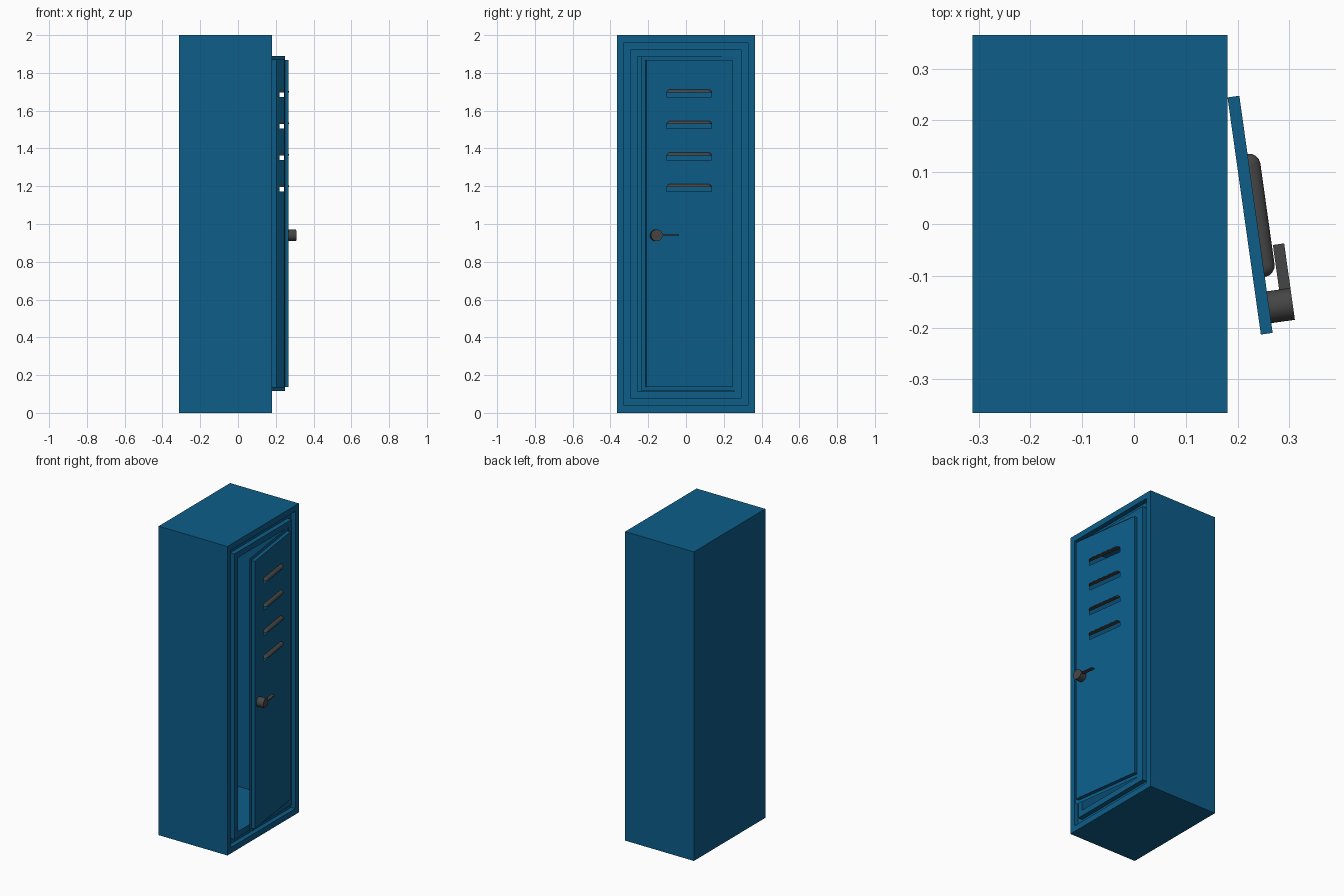
import bpy, bmesh, math
from mathutils import Matrix, Vector

if "Cube" in bpy.data.objects:
    bpy.data.objects.remove(bpy.data.objects["Cube"])


def material(name, rgb):
    m = bpy.data.materials.new(name)
    m.diffuse_color = (*rgb, 1)
    m.use_nodes = True
    m.node_tree.nodes["Principled BSDF"].inputs["Base Color"].default_value = m.diffuse_color
    return m


BLUE = material("blue_paint", (0.004, 0.11, 0.25))
DARK = material("dark_metal", (0.06, 0.06, 0.06))

# Door space: X points out of the door, -Y runs from hinge to free edge
HINGE = Matrix.Translation((0.178, 0.262, 0)) @ Matrix.Rotation(math.radians(8), 4, 'Z')


def finish(bm, name, mat, matrix=Matrix(), smooth=False):
    bmesh.ops.remove_doubles(bm, verts=bm.verts, dist=1e-5)
    bmesh.ops.recalc_face_normals(bm, faces=bm.faces)
    me = bpy.data.meshes.new(name)
    bm.to_mesh(me)
    bm.free()
    me.transform(matrix)
    me.materials.append(mat)
    ob = bpy.data.objects.new(name, me)
    bpy.context.collection.objects.link(ob)
    if smooth:
        bpy.ops.object.select_all(action='DESELECT')
        ob.select_set(True)
        bpy.context.view_layer.objects.active = ob
        bpy.ops.object.shade_smooth_by_angle(angle=math.radians(40))
    return ob


def rect(bm, x, y0, y1, z0, z1):
    return [bm.verts.new((x, y, z)) for y, z in ((y0, z0), (y1, z0), (y1, z1), (y0, z1))]


def bridge(bm, a, b):
    n = len(a)
    for i in range(n):
        j = (i + 1) % n
        bm.faces.new((a[i], a[j], b[j], b[i]))


# Locker body: box with a grooved front frame and a hollow interior
bm = bmesh.new()
steps = [(-0.312, 0), (0.18, 0), (0.18, 1), (0.15, 1), (0.15, 2), (0.18, 2), (0.18, 3), (-0.275, 3)]
rings = []
for x, k in steps:
    y, z = 0.365 - 0.036 * k, 0.038 * k
    rings.append(rect(bm, x, -y, y, z, 2 - z))
for a, b in zip(rings, rings[1:]):
    bridge(bm, a, b)
bm.faces.new(rings[0])
bm.faces.new(rings[-1])
finish(bm, "locker_body", BLUE)

# Door: sheet flange with a raised tray panel, four vent slots left open
PANEL = 0.023
SLOT_TOPS = [1.196 + 0.167 * i for i in range(4)]
U0, U1 = 0.131, 0.371
bm = bmesh.new()
flange = rect(bm, 0, -0.503, 0, 0.115, 1.889)
tray_back = rect(bm, 0, -0.48, -0.018, 0.136, 1.868)
bridge(bm, flange, tray_back)
us = [0.018, U0, U1, 0.48]
zs = [0.136] + [z for t in SLOT_TOPS for z in (t - 0.025, t)] + [1.868]
grid = [[bm.verts.new((PANEL, -u, z)) for z in zs] for u in us]
for i in range(3):
    for j in range(len(zs) - 1):
        if i == 1 and j % 2 == 1:
            continue
        bm.faces.new((grid[i][j], grid[i + 1][j], grid[i + 1][j + 1], grid[i][j + 1]))
# tray side walls follow the panel's outline
bm.faces.new([tray_back[1], tray_back[2]] + grid[0][::-1])
bm.faces.new([tray_back[0], tray_back[3]] + grid[3][::-1])
bm.faces.new([tray_back[0], tray_back[1]] + [g[0] for g in grid])
bm.faces.new([tray_back[3], tray_back[2]] + [g[-1] for g in grid])
finish(bm, "door", BLUE, HINGE)


# Vent hoods: rounded lips above each slot
def hood(name, z):
    bm = bmesh.new()
    levels = []
    for s in range(5):
        t = math.radians(20 * s)
        d, inset = 0.022 * math.cos(t), 0.022 * (1 - math.cos(t))
        ring = []
        for end, sign in ((U0 + inset, 1), (U1 - inset, -1)):
            arc = [(PANEL + d * math.sin(math.radians(a)),
                    -(end + sign * d * (1 - math.cos(math.radians(a))))) for a in (0, 22.5, 45, 67.5, 90)]
            ring += arc if sign == 1 else arc[::-1]
        levels.append([bm.verts.new((x, y, z + 0.016 * math.sin(t))) for x, y in ring])
    for a, b in zip(levels, levels[1:]):
        bridge(bm, a, b)
    bm.faces.new(levels[0])
    bm.faces.new(levels[-1])
    finish(bm, name, DARK, HINGE, True)


for i, t in enumerate(SLOT_TOPS):
    hood(f"vent_hood_{i + 1}", t)

# Handle: round knob and thin turning lever
bm = bmesh.new()
bmesh.ops.create_cone(bm, cap_ends=True, segments=32, radius1=0.031, radius2=0.031, depth=0.046,
                      matrix=Matrix.Translation((PANEL + 0.023, -0.43, 0.94)) @ Matrix.Rotation(math.pi / 2, 4, 'Y'))
finish(bm, "handle_knob", DARK, HINGE, True)

bm = bmesh.new()
bmesh.ops.create_cube(bm, size=1, matrix=Matrix.Translation((0.058, -0.36, 0.94))
                      @ Matrix.Diagonal((0.022, 0.096, 0.007, 1)))
finish(bm, "handle_lever", DARK, HINGE)
